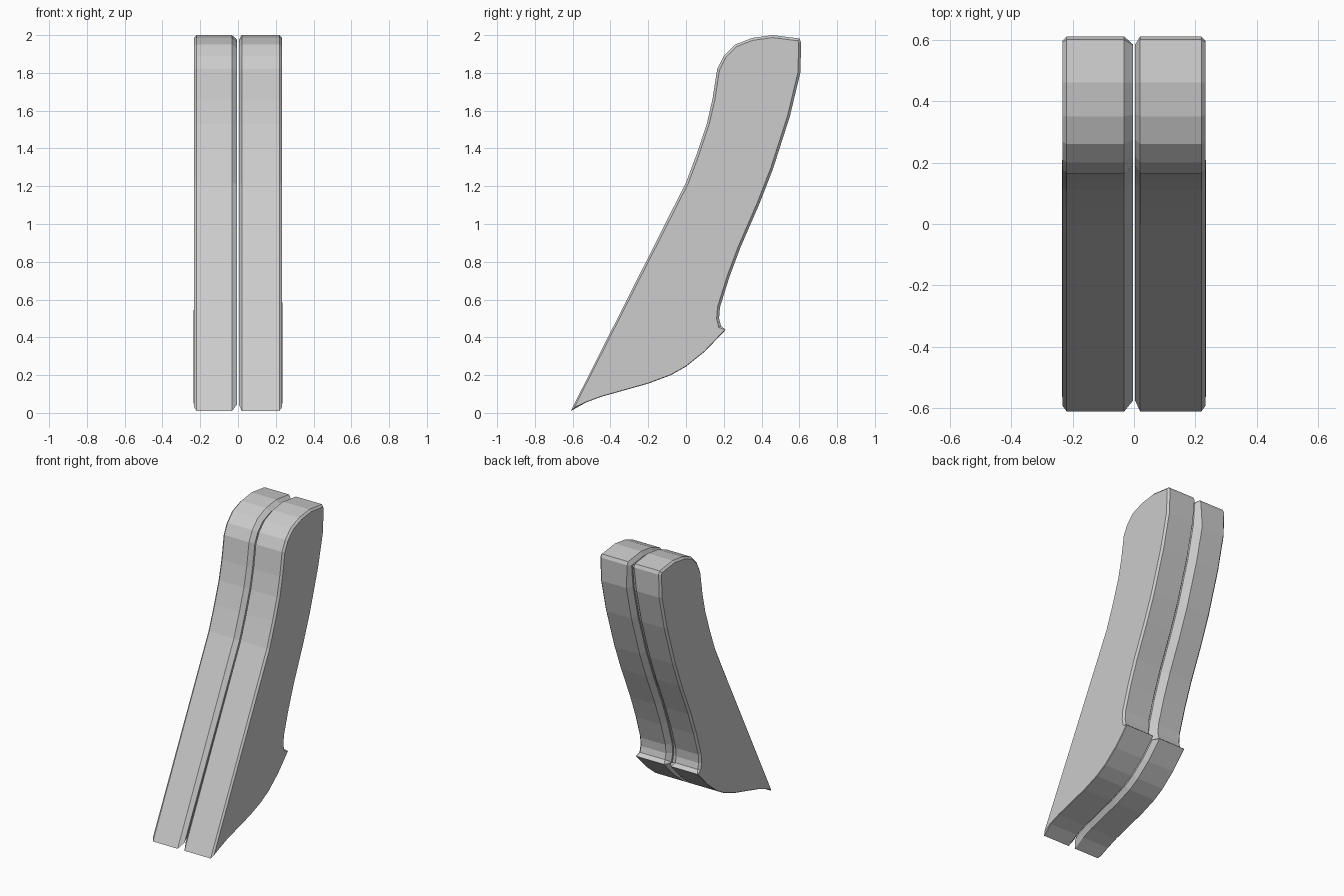
import bpy, bmesh
from mathutils import Vector

if "Cube" in bpy.data.objects:
    bpy.data.objects.remove(bpy.data.objects["Cube"])

# Side outline (y, z): toe, up the front, over the top, down the back, along the sole
FRONT = [(-0.61, 0.01), (0.0, 1.22), (0.06, 1.38), (0.11, 1.53), (0.14, 1.66)]
TOP = [(0.165, 1.82), (0.2, 1.89), (0.26, 1.95), (0.35, 1.985), (0.46, 2.0), (0.6, 1.982)]
BACK = [(0.61, 1.96), (0.605, 1.8), (0.55, 1.57), (0.46, 1.29), (0.39, 1.11),
        (0.29, 0.88), (0.23, 0.72), (0.18, 0.56), (0.175, 0.5), (0.185, 0.46)]
SOLE = [(0.21, 0.44), (0.1, 0.325), (0.0, 0.245), (-0.08, 0.2), (-0.2, 0.155),
        (-0.45, 0.085), (-0.53, 0.055)]
OUTLINE = [Vector(p) for p in FRONT + TOP + BACK + SOLE]
N = len(OUTLINE)
BACK_START = len(FRONT + TOP)
SOLE_START = BACK_START + len(BACK)

grey = bpy.data.materials.new("light_grey")
grey.diffuse_color = (0.6, 0.6, 0.6, 1)
grey.use_nodes = True
grey.node_tree.nodes["Principled BSDF"].inputs["Base Color"].default_value = grey.diffuse_color


def inset(i, d):
    """Move outline point i inwards by d (clockwise outline)."""
    p = OUTLINE[i]
    a = (p - OUTLINE[i - 1]).normalized()
    b = (OUTLINE[(i + 1) % N] - p).normalized()
    na, nb = Vector((a.y, -a.x)), Vector((b.y, -b.x))
    m = (na + nb).normalized()
    return p + m * d / max(m.dot(na), 0.5)


def slab(name, side, groove):
    bm = bmesh.new()
    rings = [[], [], [], []]
    for i in range(N):
        on_back = BACK_START < i < SOLE_START
        on_sole = i >= SOLE_START
        width = groove * (1.5 if on_back else 1.0)
        depth = 0.035 if on_back else 0.025
        rim = 0.003 if on_sole else 0.013
        face_x = 0.235 if on_sole else 0.232
        # inner wall, groove edge, outer edge, outer wall
        for ring, x, d in zip(rings, (0.004, width, face_x - rim, face_x),
                              (depth, 0, 0, rim)):
            q = inset(i, d)
            ring.append(bm.verts.new((side * x, q.x, q.y)))
    for r0, r1 in zip(rings, rings[1:]):
        for i in range(N):
            j = (i + 1) % N
            bm.faces.new((r0[i], r0[j], r1[j], r1[i]))
    bm.faces.new(rings[0])
    bm.faces.new(rings[-1])
    bmesh.ops.recalc_face_normals(bm, faces=bm.faces)
    mesh = bpy.data.meshes.new(name)
    bm.to_mesh(mesh)
    bm.free()
    mesh.materials.append(grey)
    bpy.context.collection.objects.link(bpy.data.objects.new(name, mesh))


# Two slabs side by side with a narrow groove between them
slab("left_slab", -1, 0.032)
slab("right_slab", 1, 0.02)
